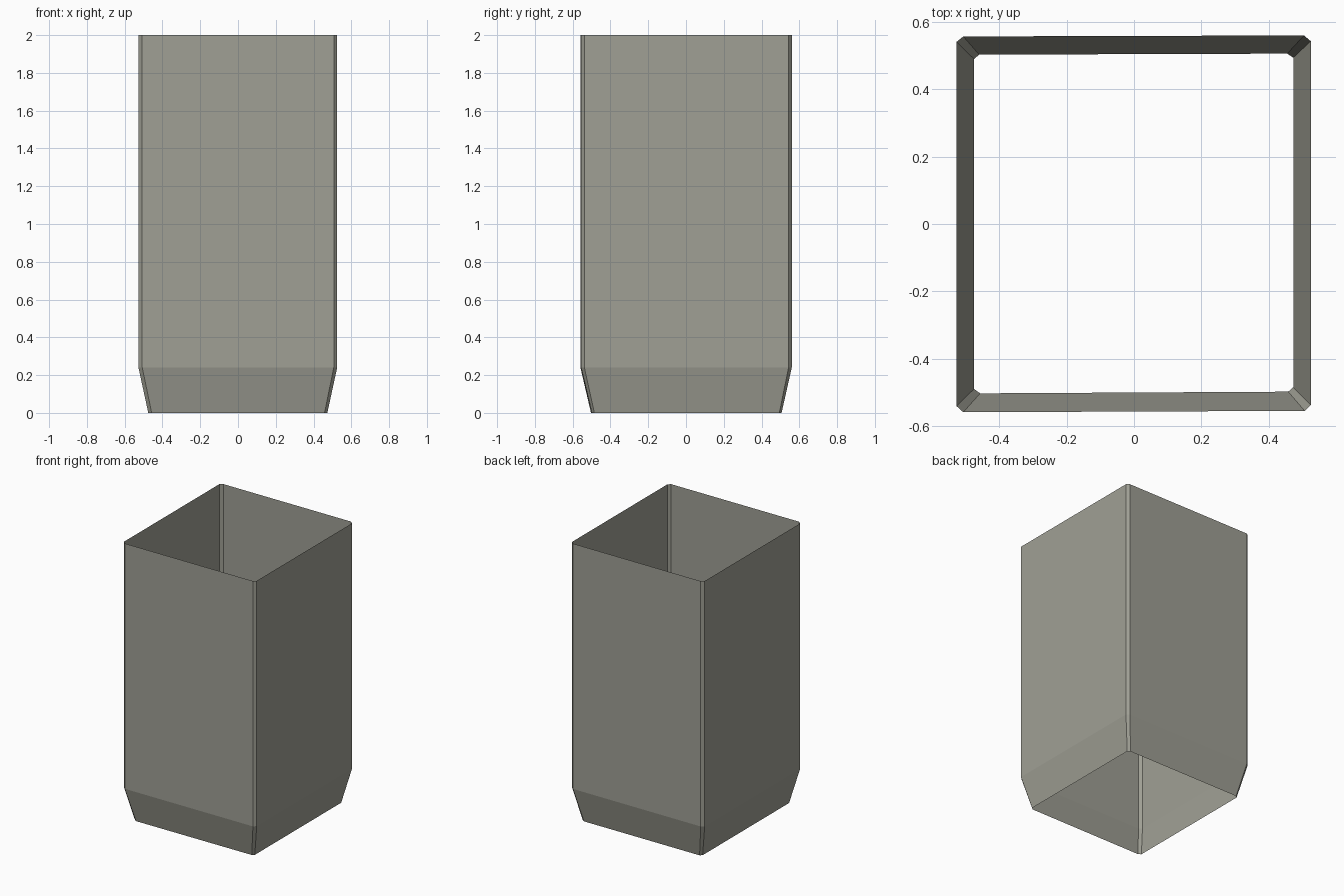
import bpy, bmesh

if "Cube" in bpy.data.objects:
    bpy.data.objects.remove(bpy.data.objects["Cube"])

# Cross-sections: slightly skewed rectangles with bevelled corners
TOP = [(-0.507, -0.559), (0.507, -0.555), (0.525, -0.538), (0.525, 0.543),
       (0.505, 0.560), (-0.507, 0.557), (-0.527, 0.541), (-0.527, -0.541)]
BASE = [(-0.457, -0.503), (0.458, -0.498), (0.473, -0.485), (0.473, 0.494),
        (0.455, 0.506), (-0.460, 0.503), (-0.475, 0.490), (-0.475, -0.490)]

grey = bpy.data.materials.new("warm grey")
grey.diffuse_color = (0.35, 0.35, 0.30, 1)
grey.use_nodes = True
grey.node_tree.nodes["Principled BSDF"].inputs["Base Color"].default_value = grey.diffuse_color

# Open sleeve: tapered foot, then straight walls, no caps
bm = bmesh.new()
rings = [[bm.verts.new((x, y, z)) for x, y in ring]
         for ring, z in ((BASE, 0.0), (TOP, 0.24), (TOP, 2.0))]
for low, high in zip(rings, rings[1:]):
    for i in range(8):
        j = (i + 1) % 8
        bm.faces.new((low[i], low[j], high[j], high[i]))

mesh = bpy.data.meshes.new("open_sleeve")
bm.to_mesh(mesh)
bm.free()
mesh.materials.append(grey)
sleeve = bpy.data.objects.new("open_sleeve", mesh)
bpy.context.collection.objects.link(sleeve)
